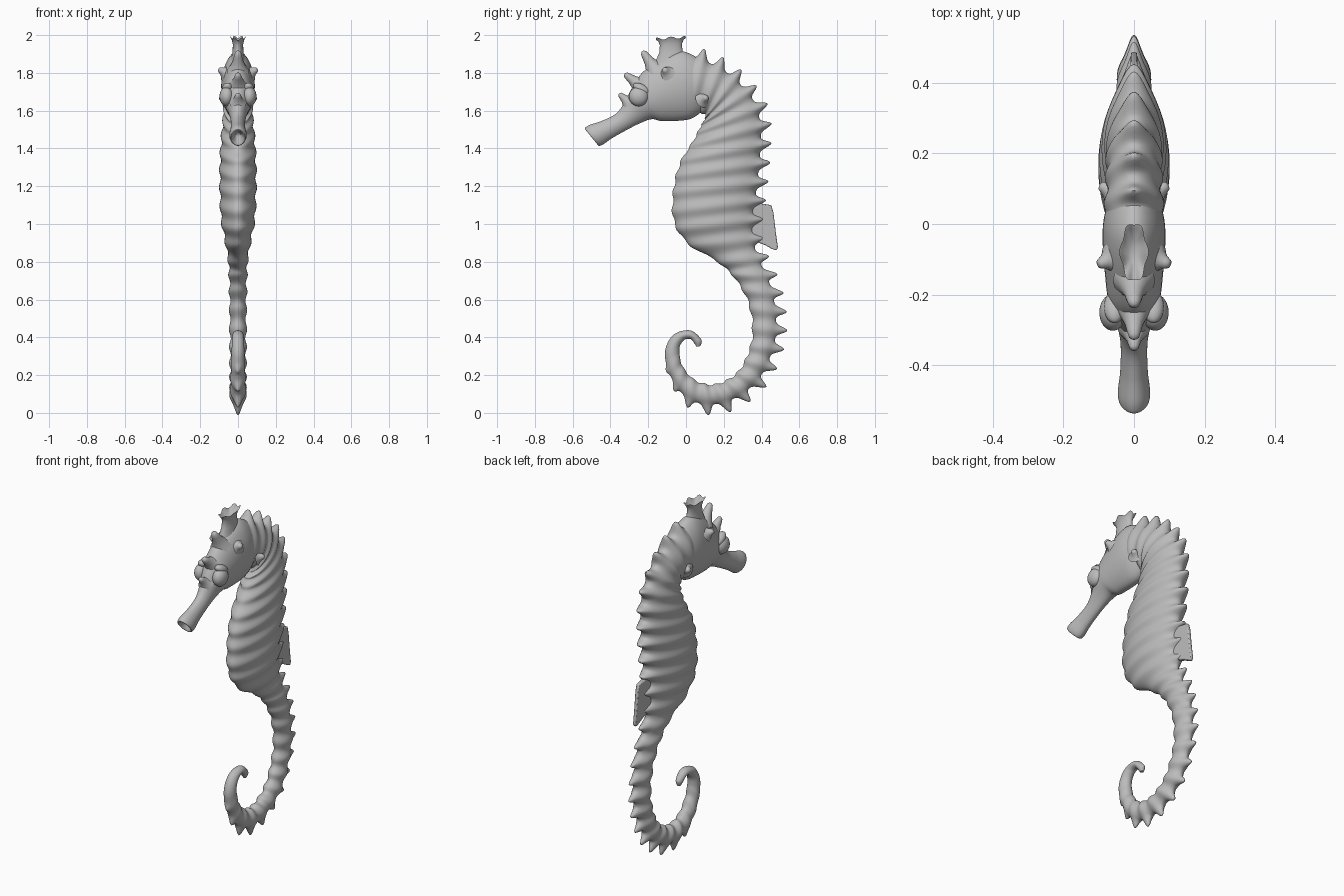
import bpy, bmesh, math
from mathutils import Vector

cube = bpy.data.objects.get("Cube")
if cube:
    bpy.data.objects.remove(cube)

grey = bpy.data.materials.new("stone_grey")
grey.use_nodes = True
COLOUR = (0.5, 0.5, 0.5, 1)
grey.diffuse_color = COLOUR
grey.node_tree.nodes["Principled BSDF"].inputs["Base Color"].default_value = COLOUR


def finish(name, bm, angle=60):
    bmesh.ops.recalc_face_normals(bm, faces=bm.faces)
    mesh = bpy.data.meshes.new(name)
    bm.to_mesh(mesh)
    bm.free()
    mesh.materials.append(grey)
    ob = bpy.data.objects.new(name, mesh)
    bpy.context.collection.objects.link(ob)
    bpy.ops.object.select_all(action='DESELECT')
    ob.select_set(True)
    bpy.context.view_layer.objects.active = ob
    bpy.ops.object.shade_smooth_by_angle(angle=math.radians(angle))
    return ob


def skin(name, rings, angle=60):
    """Bridge rings of points into a closed tube."""
    bm = bmesh.new()
    loops = [[bm.verts.new(p) for p in ring] for ring in rings]
    for a, b in zip(loops, loops[1:]):
        for i in range(len(a)):
            j = (i + 1) % len(a)
            bm.faces.new((a[i], a[j], b[j], b[i]))
    bm.faces.new(loops[0])
    bm.faces.new(loops[-1])
    return finish(name, bm, angle)


def spline(rows, steps):
    """Catmull-Rom samples through rows of numbers."""
    pts = [rows[0]] + rows + [rows[-1]]
    out = []
    for k in range(len(rows) - 1):
        for s in range(steps):
            t = s / steps
            out.append([0.5 * (2 * b + (c - a) * t + (2 * a - 5 * b + 4 * c - d) * t * t
                               + (3 * b - a - 3 * c + d) * t ** 3)
                        for a, b, c, d in zip(*pts[k:k + 4])])
    return out + [list(rows[-1])]


def circle(count):
    """Cosine and sine pairs around a circle."""
    return [(math.cos(math.tau * i / count), math.sin(math.tau * i / count))
            for i in range(count)]


def oval(row, spike=0, ridge=0):
    """Oval ring; the back point carries a spike, the rim a low ridge."""
    belly_y, belly_z, back_y, back_z, width = row
    belly, back = Vector((0, belly_y, belly_z)), Vector((0, back_y, back_z))
    mid, half = (belly + back) / 2, (back - belly) / 2
    up = half.normalized()
    return [mid + half * c + up * (spike * max(0, c) ** 9 + ridge * c)
            + Vector((width * s * (1 - 0.1 * c * c) + ridge * s, 0, 0))
            for c, s in circle(48)]


# Trunk and curled tail: belly y z, back y z, half width
trunk = [
    (0, 1.62, .04, 1.89, .08), (.1, 1.58, .21, 1.81, .075), (.08, 1.52, .35, 1.67, .073),
    (.04, 1.44, .395, 1.54, .083), (-.03, 1.32, .395, 1.39, .092),
    (-.065, 1.17, .38, 1.22, .094), (-.06, 1.01, .36, 1.06, .088),
    (.02, .89, .36, .93, .066), (.17, .8, .38, .83, .05), (.27, .7, .44, .7, .044),
    (.34, .56, .475, .55, .042), (.35, .38, .47, .37, .041), (.28, .22, .38, .17, .04),
    (.16, .15, .21, .055, .039), (.05, .17, .035, .06, .038), (-.02, .25, -.07, .17, .037),
    (-.035, .34, -.112, .31, .034), (-.01, .385, -.07, .41, .03),
    (.025, .39, .02, .437, .027), (.046, .365, .08, .39, .02), (.054, .352, .076, .353, .01),
]
STEPS, SPACING, FIRST, HEIGHT = 28, 0.1, 0.049, 0.05
rings, travelled, last = [], 0, None
for n, row in enumerate(spline(trunk, STEPS)):
    back = Vector(row[2:4])
    travelled += (back - last).length if last else 0
    last = back
    wave = 0.5 + 0.5 * math.cos(math.tau * (travelled - FIRST) / SPACING)
    fade = min(1, max(0, (16 - n / STEPS) / 2.5))
    rings.append(oval(row, HEIGHT * fade * wave ** 2.2, 0.01 * fade * (wave - 0.3)))
skin("ridged_body_and_tail", rings)

# Head and snout, starting inside the mouth: chin y z, brow y z, half width
head = [
    (-.455, 1.465, -.465, 1.485, .012), (-.467, 1.42, -.533, 1.5, .036),
    (-.445, 1.418, -.515, 1.522, .046), (-.39, 1.455, -.44, 1.548, .039),
    (-.31, 1.5, -.37, 1.585, .038), (-.24, 1.535, -.325, 1.645, .048),
    (-.18, 1.555, -.28, 1.73, .068), (-.12, 1.545, -.21, 1.82, .08),
    (.02, 1.555, -.03, 1.915, .088), (.1, 1.61, .15, 1.82, .055),
]
skin("head_and_snout", [oval(row) for row in spline(head, 8)])


def horn(name, base, tip, radius):
    """Blunt spike with a flared foot."""
    base, tip = Vector(base), Vector(tip)
    axis = tip - base
    turn = axis.to_track_quat('Z', 'Y')
    profile = [(0, 1), (.25, .68), (.5, .47), (.75, .36), (.92, .27), (1, .1)]
    skin(name, [[base + axis * t + turn @ Vector((c, s, 0)) * radius * r
                 for c, s in circle(16)] for t, r in profile])


def ball(name, centre, size, tilt=0):
    bpy.ops.mesh.primitive_uv_sphere_add(segments=32, ring_count=16, radius=1,
                                         location=centre, rotation=(tilt, 0, 0))
    ob = bpy.context.object
    ob.name = name
    ob.scale = size
    ob.data.materials.append(grey)
    bpy.ops.object.shade_smooth()


# Horns along the middle of the face
horn("forehead_horn", (0, -.16, 1.81), (0, -.23, 1.915), .06)
horn("brow_horn", (0, -.24, 1.73), (0, -.325, 1.795), .055)
horn("nose_horn", (0, -.3, 1.64), (0, -.355, 1.69), .045)

# Eyes and knobs on both sides of the head
for label, side in (("left", 1), ("right", -1)):
    ball(label + "_eye", (side * .06, -.25, 1.675), (.038, .052, .052))
    ball(label + "_brow", (side * .055, -.235, 1.715), (.03, .05, .025), -.5)
    horn(label + "_temple_knob", (side * .065, -.1, 1.8), (side * .102, -.115, 1.82), .045)
    horn(label + "_cheek_knob", (side * .06, .09, 1.66), (side * .097, .11, 1.67), .045)

# Coronet: hollow flared cup with a scalloped rim (height, size, scallop)
cup = [(1.86, 1.15, 0), (1.91, .85, 0), (1.95, .8, 0), (1.975, .95, .5),
       (1.985, 1.12, 1), (1.98, .95, 1), (1.955, .5, 0)]
rings = []
for z, size, scallop in cup:
    loop = []
    for i, (c, s) in enumerate(circle(42)):
        bump = scallop * math.cos(math.tau * i / 7)
        y = s * .073 * size * (1 + .05 * bump)
        loop.append((c * .034 * size * (1 + .1 * bump), y - .08, z + .007 * bump + .06 * y))
    rings.append(loop)
skin("crown", rings)

# Dorsal fin: thin plate, tapering to its outer edge
outline = [(.3, 1.105), (.4, 1.108), (.452, 1.1), (.463, 1.06), (.475, .96), (.487, .875),
           (.478, .86), (.455, .868), (.42, .888), (.36, .91), (.3, .92)]
fin = skin("back_fin", [[(side * (.018 - .05 * (y - .3)), y, z) for y, z in outline]
                        for side in (-1, 1)], 40)
bevel = fin.modifiers.new("soft_edge", 'BEVEL')
bevel.width, bevel.segments = .005, 2
